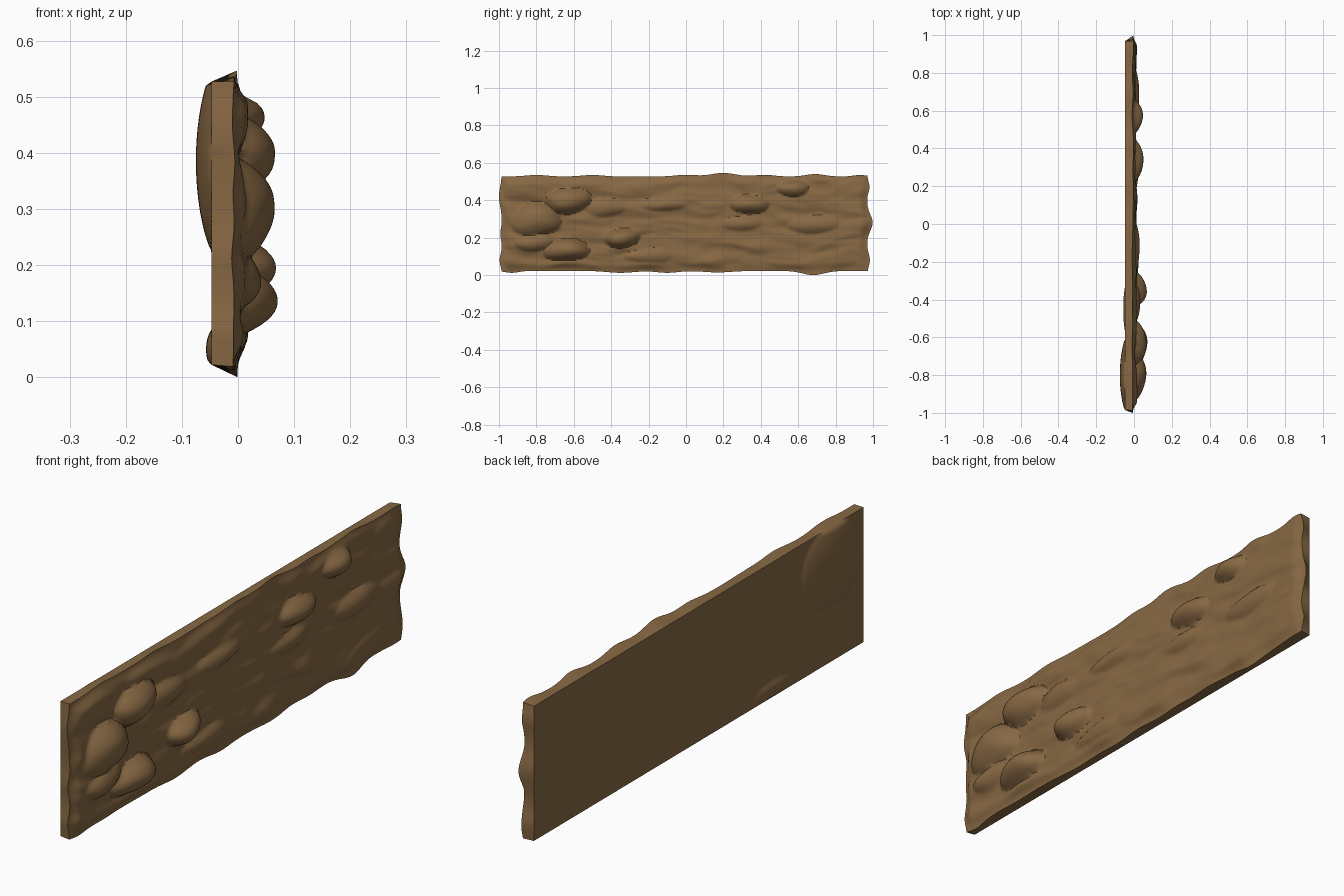
import bpy, bmesh, math
from mathutils import Vector, noise

if "Cube" in bpy.data.objects:
    bpy.data.objects.remove(bpy.data.objects["Cube"], do_unlink=True)

# Slab limits
Y0, Y1, Z0, Z1 = -0.985, 0.968, 0.022, 0.527
BACK, RIM = -0.047, -0.008

# Swellings on the weathered face: y, z, height, y radius, z radius
KNOBS = [(-0.79, 0.30, 0.062, 0.13, 0.09), (-0.63, 0.40, 0.068, 0.11, 0.07),
         (-0.64, 0.13, 0.070, 0.12, 0.06), (-0.81, 0.18, 0.035, 0.10, 0.05),
         (-0.43, 0.36, 0.028, 0.12, 0.05), (-0.34, 0.20, 0.064, 0.09, 0.05),
         (-0.12, 0.38, 0.025, 0.14, 0.04), (0.34, 0.38, 0.048, 0.10, 0.06),
         (0.57, 0.46, 0.045, 0.09, 0.045), (0.28, 0.27, 0.022, 0.12, 0.04),
         (0.68, 0.27, 0.024, 0.14, 0.05), (-0.20, 0.10, 0.022, 0.14, 0.04)]
# Outward waves of the rim: position, height, width
TOP = [(-0.8, 0.008, 0.08), (-0.5, 0.008, 0.08), (0, 0.009, 0.08),
       (0.2, 0.019, 0.09), (0.42, 0.009, 0.07), (0.69, 0.013, 0.07), (0.93, 0.008, 0.05)]
BOTTOM = [(-0.93, 0.010, 0.05), (-0.35, 0.010, 0.10), (-0.1, 0.010, 0.08),
          (0.17, 0.008, 0.10), (0.68, 0.022, 0.08)]
NEAR = [(0.08, 0.012, 0.04), (0.22, 0.008, 0.04), (0.42, 0.015, 0.07)]
FAR = [(0.08, 0.015, 0.05), (0.28, 0.030, 0.06), (0.47, 0.013, 0.04)]


def wave(t, bumps):
    return sum(h * math.exp(-((t - c) / w) ** 2) for c, h, w in bumps)


def dome(y, z, cy, cz, h, ry, rz):
    d = ((y - cy) / ry) ** 2 + ((z - cz) / rz) ** 2
    return h * max(0, 1 - d) ** 0.8 if d < 1 else 0


def relief(y, z):
    # Streaks run along the length, with folds where layers overlap
    warp = 0.04 * noise.noise(Vector((y * 4, z * 6, 3)))
    broad = noise.noise(Vector((y * 4, (z + warp) * 14, 0)))
    fine = noise.noise(Vector((y * 9, (z + warp) * 28, 7)))
    fold = abs(noise.noise(Vector((y * 3, (z + warp) * 10, 12))))
    base = 0.004 + 0.013 * broad + 0.005 * fine + 0.014 * fold
    knob = max(dome(y + warp, z + warp / 2, *k) for k in KNOBS)
    return max(base, knob + 0.35 * base)


def front_point(u, v):
    y, z = Y0 + (Y1 - Y0) * (u + 1) / 2, Z0 + (Z1 - Z0) * (v + 1) / 2
    edge = min(y - Y0, Y1 - y, z - Z0, Z1 - z)
    k = min(1, edge / 0.045)
    k = k * k * (3 - 2 * k)
    rim = RIM + 0.006 * noise.noise(Vector((y * 7, z * 12, 5))) + 0.4 * wave(y, TOP)
    x = rim * (1 - k) + relief(y, z) * k
    # Push the outline out, fading towards the middle
    fy, fz = abs(u) ** 12, abs(v) ** 5
    dz = wave(y, TOP) if v > 0 else -wave(y, BOTTOM)
    dy = wave(z, FAR) if u > 0 else -wave(z, NEAR)
    return x, y + dy * fy, z + dz * fz


def back_point(u, v):
    y, z = Y0 + (Y1 - Y0) * (u + 1) / 2, Z0 + (Z1 - Z0) * (v + 1) / 2
    swell = max(dome(y, z, -0.8, 0.385, 0.028, 0.19, 0.16),
                dome(y, z, -0.45, 0.05, 0.010, 0.12, 0.035))
    return BACK - (swell if max(abs(u), abs(v)) < 0.999 else 0), y, z


bm = bmesh.new()
for place in (front_point, back_point):
    made = bmesh.ops.create_grid(bm, x_segments=220, y_segments=64, size=1)
    for vert in made["verts"]:
        vert.co = place(vert.co.x, vert.co.y)
# Join the two faces round the edge
bmesh.ops.bridge_loops(bm, edges=[e for e in bm.edges if e.is_boundary])
bmesh.ops.recalc_face_normals(bm, faces=bm.faces)

mesh = bpy.data.meshes.new("weathered_plank")
bm.to_mesh(mesh)
bm.free()
plank = bpy.data.objects.new("weathered_plank", mesh)
bpy.context.collection.objects.link(plank)

# Brown
brown = bpy.data.materials.new("bark_brown")
brown.use_nodes = True
colour = (0.245, 0.14, 0.057, 1)
brown.diffuse_color = colour
shader = brown.node_tree.nodes["Principled BSDF"]
shader.inputs["Base Color"].default_value = colour
mesh.materials.append(brown)

bpy.ops.object.select_all(action="DESELECT")
plank.select_set(True)
bpy.context.view_layer.objects.active = plank
bpy.ops.object.shade_smooth_by_angle(angle=math.radians(40))
